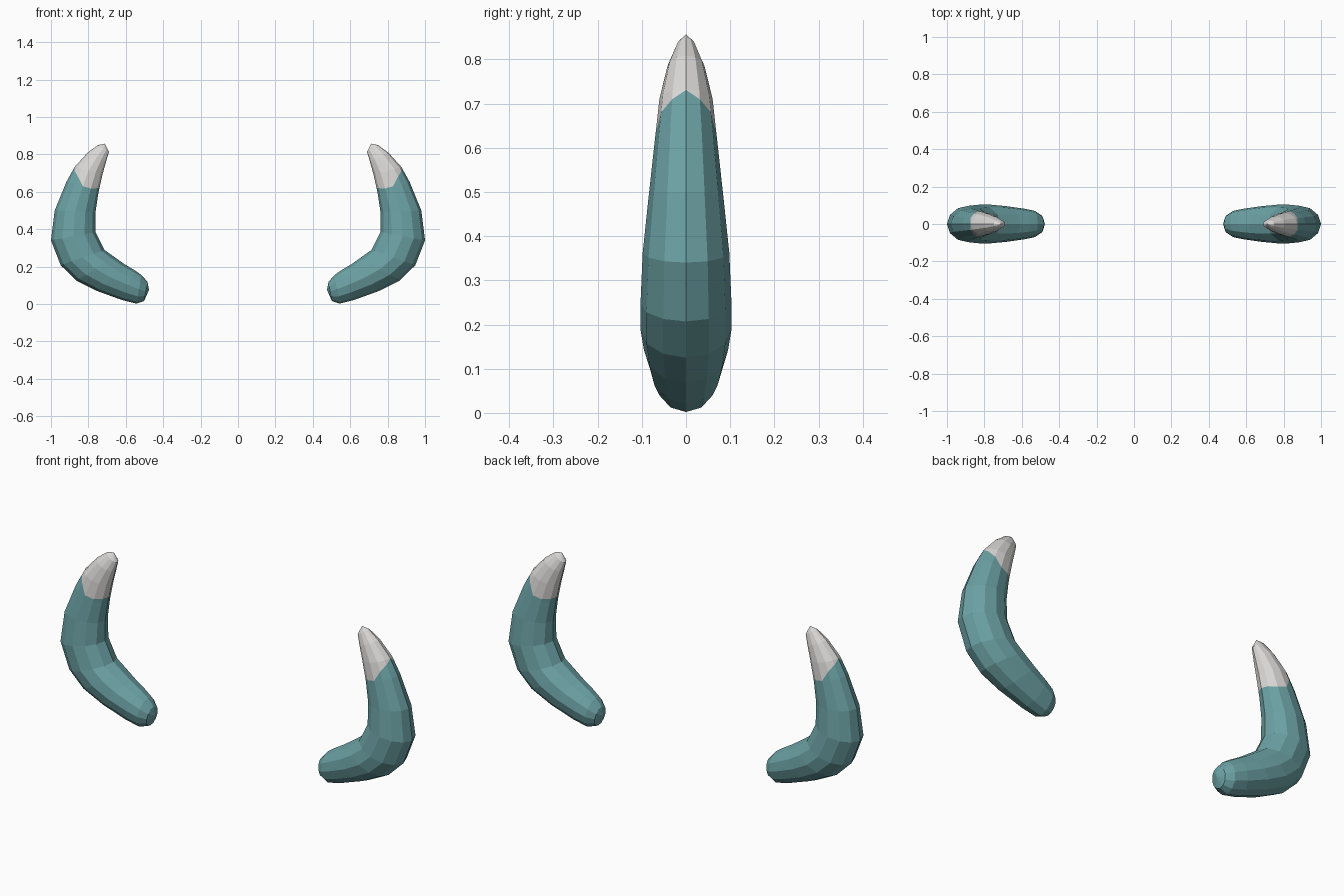
import bpy, bmesh, math
from mathutils import Vector

if "Cube" in bpy.data.objects:
    bpy.data.objects.remove(bpy.data.objects["Cube"])

SIDES = 12


def material(name, rgb):
    m = bpy.data.materials.new(name)
    m.diffuse_color = (*rgb, 1)
    m.use_nodes = True
    m.node_tree.nodes["Principled BSDF"].inputs["Base Color"].default_value = m.diffuse_color
    return m


teal = material("teal horn", (0.15, 0.36, 0.375))
pale = material("pale tip", (0.70, 0.69, 0.68))

# Cross-sections from root to tip: outer x, z, inner x, z, half depth
SECTIONS = [
    (0.502, 0.016, 0.484, 0.118, 0.045),
    (0.543, 0.002, 0.516, 0.155, 0.070),
    (0.620, 0.021, 0.555, 0.182, 0.082),
    (0.750, 0.068, 0.610, 0.215, 0.095),
    (0.864, 0.125, 0.662, 0.252, 0.103),
    (0.948, 0.207, 0.714, 0.289, 0.103),
    (1.000, 0.340, 0.762, 0.385, 0.098),
    (0.980, 0.500, 0.762, 0.490, 0.084),
    (0.917, 0.654, 0.747, 0.590, 0.070),
    (0.873, 0.733, 0.725, 0.690, 0.060),
    (0.805, 0.808, 0.705, 0.762, 0.042),
    (0.750, 0.849, 0.690, 0.812, 0.021),
]
ROOT, TIP = (0.476, 0, 0.075), (0.712, 0, 0.857)
# Height of the colour border between sections 8 and 9, outer to inner side
BORDER = [0.97, 0.75, 0.50, 0.08, 0.12, 0.25, 0.30]


def section(ox, oz, ix, iz, depth):
    outer, inner = Vector((ox, 0, oz)), Vector((ix, 0, iz))
    mid, half = (outer + inner) / 2, (outer - inner) / 2
    pts = []
    for k in range(SIDES):
        a = 2 * math.pi * k / SIDES
        pts.append(mid + half * math.cos(a) + Vector((0, depth * math.sin(a), 0)))
    return pts


def horn(name, side):
    loops = [section(*s) for s in SECTIONS]
    border = [loops[8][k].lerp(loops[9][k], BORDER[min(k, SIDES - k)])
              for k in range(SIDES)]
    loops.insert(9, border)

    bm = bmesh.new()

    def vert(p):
        return bm.verts.new((p[0] * side, p[1], p[2]))

    rings = [[vert(p) for p in loop] for loop in loops]
    root, tip = vert(ROOT), vert(TIP)
    for k in range(SIDES):
        n = (k + 1) % SIDES
        bm.faces.new((root, rings[0][n], rings[0][k]))
        for i in range(len(rings) - 1):
            f = bm.faces.new((rings[i][k], rings[i][n], rings[i + 1][n], rings[i + 1][k]))
            f.material_index = int(i >= 9)  # pale above the border
        f = bm.faces.new((rings[-1][k], rings[-1][n], tip))
        f.material_index = 1
    bmesh.ops.recalc_face_normals(bm, faces=bm.faces[:])
    mesh = bpy.data.meshes.new(name)
    bm.to_mesh(mesh)
    bm.free()
    mesh.materials.append(teal)
    mesh.materials.append(pale)
    bpy.context.collection.objects.link(bpy.data.objects.new(name, mesh))


# Mirrored pair of horns
horn("right_horn", 1)
horn("left_horn", -1)
